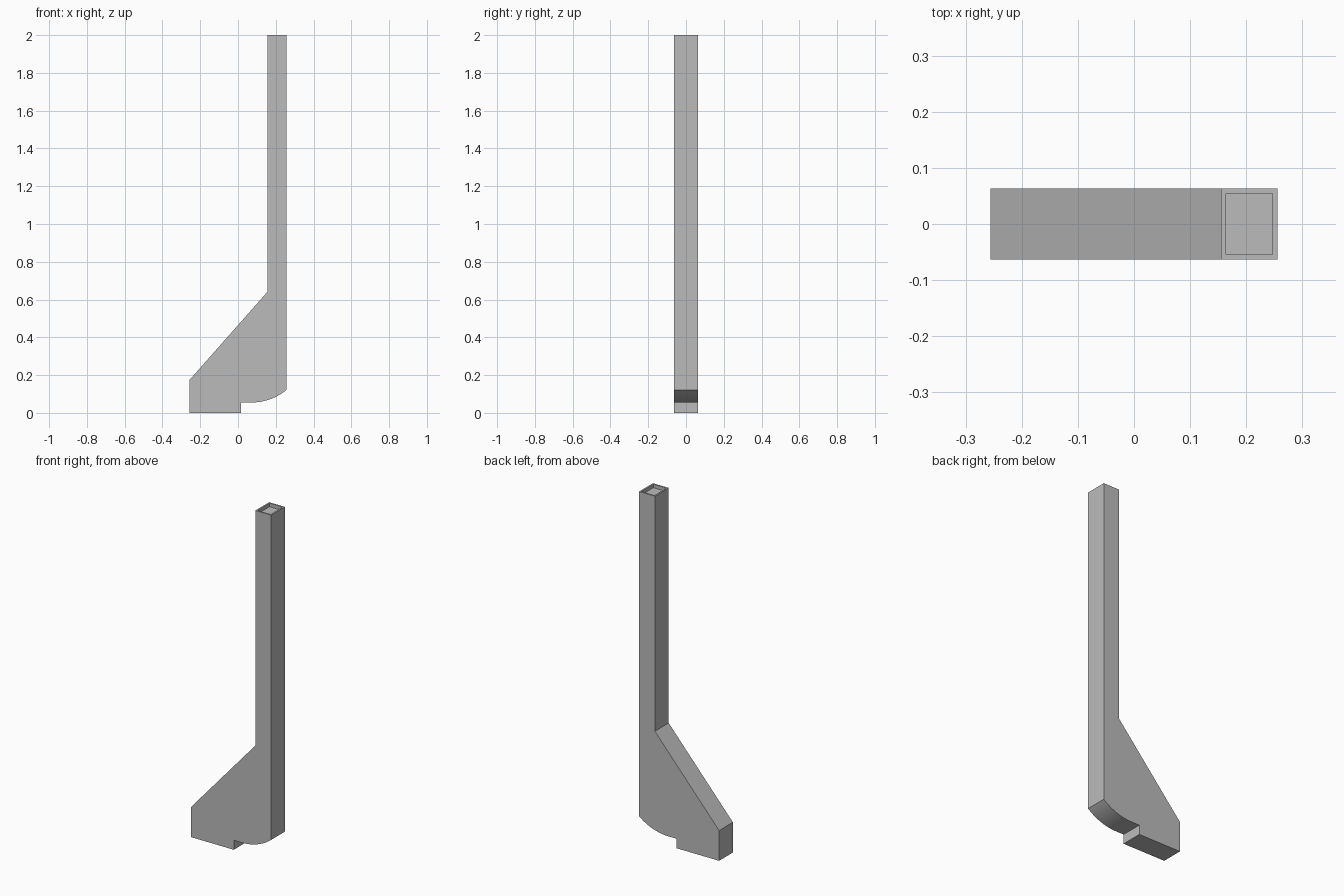
import bpy, bmesh, math

cube = bpy.data.objects.get("Cube")
if cube:
    bpy.data.objects.remove(cube, do_unlink=True)

HALF = 0.063          # half thickness in y
TOP = 2.0
WALL = 0.009          # rim width round the recess
DEPTH = 0.02          # recess depth

grey = bpy.data.materials.new("plain grey")
grey.use_nodes = True
colour = (0.5, 0.5, 0.5, 1)
grey.diffuse_color = colour
grey.node_tree.nodes["Principled BSDF"].inputs["Base Color"].default_value = colour

# Side profile: foot, step, curved heel, post, sloping gusset
radius, cx, base = 0.296, 0.07, 0.055
sweep = math.asin((0.256 - cx) / radius)
heel = [(cx + radius * math.sin(sweep * i / 12),
         base + radius * (1 - math.cos(sweep * i / 12))) for i in range(13)]
profile = [(-0.256, 0), (0.017, 0), (0.017, base)] + heel + [
    (0.256, TOP), (0.155, TOP), (0.155, 0.64), (-0.256, 0.175)]

bm = bmesh.new()
outline = bm.faces.new([bm.verts.new((x, -HALF, z)) for x, z in profile])
extruded = bmesh.ops.extrude_face_region(bm, geom=[outline])
bmesh.ops.translate(bm, vec=(0, 2 * HALF, 0),
                    verts=[g for g in extruded["geom"] if isinstance(g, bmesh.types.BMVert)])
bmesh.ops.recalc_face_normals(bm, faces=bm.faces)

# Shallow recess in the top of the post
cap = max(bm.faces, key=lambda f: f.calc_center_median().z if f.normal.z > 0.99 else -1)
bmesh.ops.inset_region(bm, faces=[cap], thickness=WALL, use_even_offset=True)
sunk = bmesh.ops.extrude_face_region(bm, geom=[cap])
bmesh.ops.translate(bm, vec=(0, 0, -DEPTH),
                    verts=[g for g in sunk["geom"] if isinstance(g, bmesh.types.BMVert)])
if cap.is_valid:
    bmesh.ops.delete(bm, geom=[cap], context="FACES_ONLY")
bmesh.ops.recalc_face_normals(bm, faces=bm.faces)

mesh = bpy.data.meshes.new("post_with_foot")
bm.to_mesh(mesh)
bm.free()
mesh.materials.append(grey)
post = bpy.data.objects.new("post_with_foot", mesh)
bpy.context.collection.objects.link(post)

# Smooth the curved heel, keep the other edges sharp
bpy.context.view_layer.objects.active = post
post.select_set(True)
bpy.ops.object.shade_smooth_by_angle(angle=math.radians(20))
